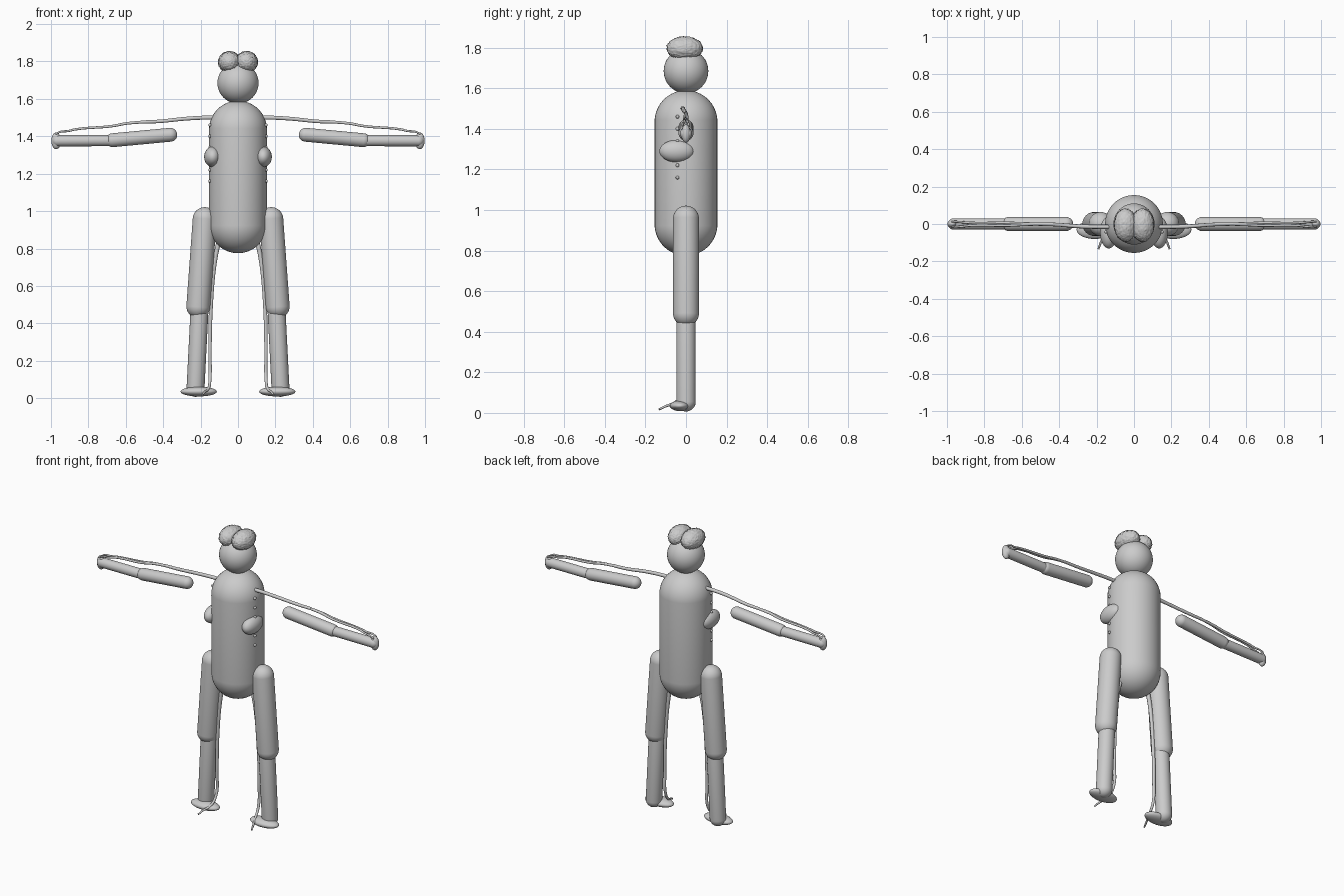
import bpy, bmesh
from mathutils import Vector, Matrix, noise

if "Cube" in bpy.data.objects:
    bpy.data.objects.remove(bpy.data.objects["Cube"])


def finish(name, bm):
    for f in bm.faces:
        f.smooth = True
    me = bpy.data.meshes.new(name)
    bm.to_mesh(me)
    bm.free()
    ob = bpy.data.objects.new(name, me)
    bpy.context.collection.objects.link(ob)
    return ob


def ellipsoid(name, loc, radii, seg=32):
    bm = bmesh.new()
    bmesh.ops.create_uvsphere(bm, u_segments=seg, v_segments=seg // 2, radius=1)
    bmesh.ops.transform(bm, matrix=Matrix.LocRotScale(Vector(loc), None, Vector(radii)), verts=bm.verts)
    return finish(name, bm)


def capsule(name, a, b, r):
    # sphere split at its equator and stretched between the two end centres
    a, b = Vector(a), Vector(b)
    bm = bmesh.new()
    bmesh.ops.create_uvsphere(bm, u_segments=40, v_segments=33, radius=r)
    half = (b - a).length / 2
    for v in bm.verts:
        v.co.z += half if v.co.z > 0 else -half
    rot = Vector((0, 0, 1)).rotation_difference(b - a)
    bmesh.ops.transform(bm, matrix=Matrix.LocRotScale((a + b) / 2, rot, None), verts=bm.verts)
    return finish(name, bm)


def nerve(name, pts, r0, r1, sign):
    cu = bpy.data.curves.new(name, 'CURVE')
    cu.dimensions = '3D'
    cu.bevel_depth = 1
    cu.bevel_resolution = 3
    cu.use_fill_caps = True
    sp = cu.splines.new('BEZIER')
    sp.bezier_points.add(len(pts) - 1)
    for i, (p, (x, y, z)) in enumerate(zip(sp.bezier_points, pts)):
        p.co = (sign * x, y, z)
        p.handle_left_type = p.handle_right_type = 'AUTO'
        p.radius = r0 + (r1 - r0) * i / (len(pts) - 1)
    sp.resolution_u = 8
    ob = bpy.data.objects.new(name, cu)
    bpy.context.collection.objects.link(ob)


def brain_half(name, sign):
    # finely wrinkled ellipsoid
    bm = bmesh.new()
    bmesh.ops.create_icosphere(bm, subdivisions=5, radius=1)
    for v in bm.verts:
        n = v.co.normalized()
        bump = 0.04 * noise.noise(n * 7 + Vector((sign * 5, 0, 0))) + 0.06 * noise.noise(n * 17)
        v.co = n * (1 + bump)
        v.co = Vector((v.co.x * 0.06 + sign * 0.046, v.co.y * 0.088 - 0.006, v.co.z * 0.058 + 1.797))
    return finish(name, bm)


# torso and head
capsule("torso", (0, 0, 0.93), (0, 0, 1.435), 0.155)
ellipsoid("head", (0, 0, 1.685), (0.11, 0.11, 0.11), 48)

for s, side in ((1, "right"), (-1, "left")):
    brain_half(f"brain_{side}", s)
    # arm
    capsule(f"upper_arm_{side}", (s * 0.362, 0, 1.408), (s * 0.67, 0, 1.379), 0.037)
    capsule(f"forearm_{side}", (s * 0.69, 0, 1.377), (s * 0.965, 0, 1.376), 0.03)
    ellipsoid(f"hand_{side}", (s * 0.972, 0, 1.376), (0.026, 0.022, 0.045))
    # leg
    capsule(f"thigh_{side}", (s * 0.178, 0, 0.957), (s * 0.212, 0, 0.491), 0.064)
    capsule(f"shin_{side}", (s * 0.206, 0, 0.47), (s * 0.227, 0, 0.055), 0.048)
    ellipsoid(f"foot_{side}", (s * 0.21, -0.03, 0.035), (0.097, 0.05, 0.026))
    # chest lobe and the column of beads on the flank
    ellipsoid(f"chest_lobe_{side}", (s * 0.135, -0.045, 1.29), (0.046, 0.086, 0.055))
    for i in range(6):
        ellipsoid(f"bead_{side}_{i}", (s * 0.15, -0.042, 1.16 + 0.06 * i), (0.009, 0.009, 0.009), 12)
    # arm nerve: thick trunk, then two thin branches to the hand
    nerve(f"arm_nerve_trunk_{side}",
          [(0.05, -0.015, 1.497), (0.155, -0.015, 1.5), (0.28, -0.013, 1.494),
           (0.42, -0.003, 1.48), (0.52, 0, 1.476)], 0.012, 0.009, s)
    for k, dy in (("front", -0.008), ("back", 0.006)):
        nerve(f"arm_nerve_{k}_{side}",
              [(0.5, 0, 1.477), (0.6, dy / 2, 1.468), (0.67, dy, 1.455), (0.87, dy, 1.437),
               (0.91, dy * 1.5, 1.428), (0.95, dy * 2, 1.424), (0.975, dy * 2, 1.412)], 0.008, 0.005, s)
    # leg nerve ending forward over the foot
    nerve(f"leg_nerve_{side}",
          [(0.07, 0, 0.95), (0.107, 0, 0.82), (0.128, 0, 0.7), (0.144, 0, 0.5),
           (0.15, 0, 0.26), (0.15, -0.01, 0.1), (0.158, -0.055, 0.05),
           (0.178, -0.1, 0.033), (0.19, -0.133, 0.017)], 0.014, 0.005, s)
